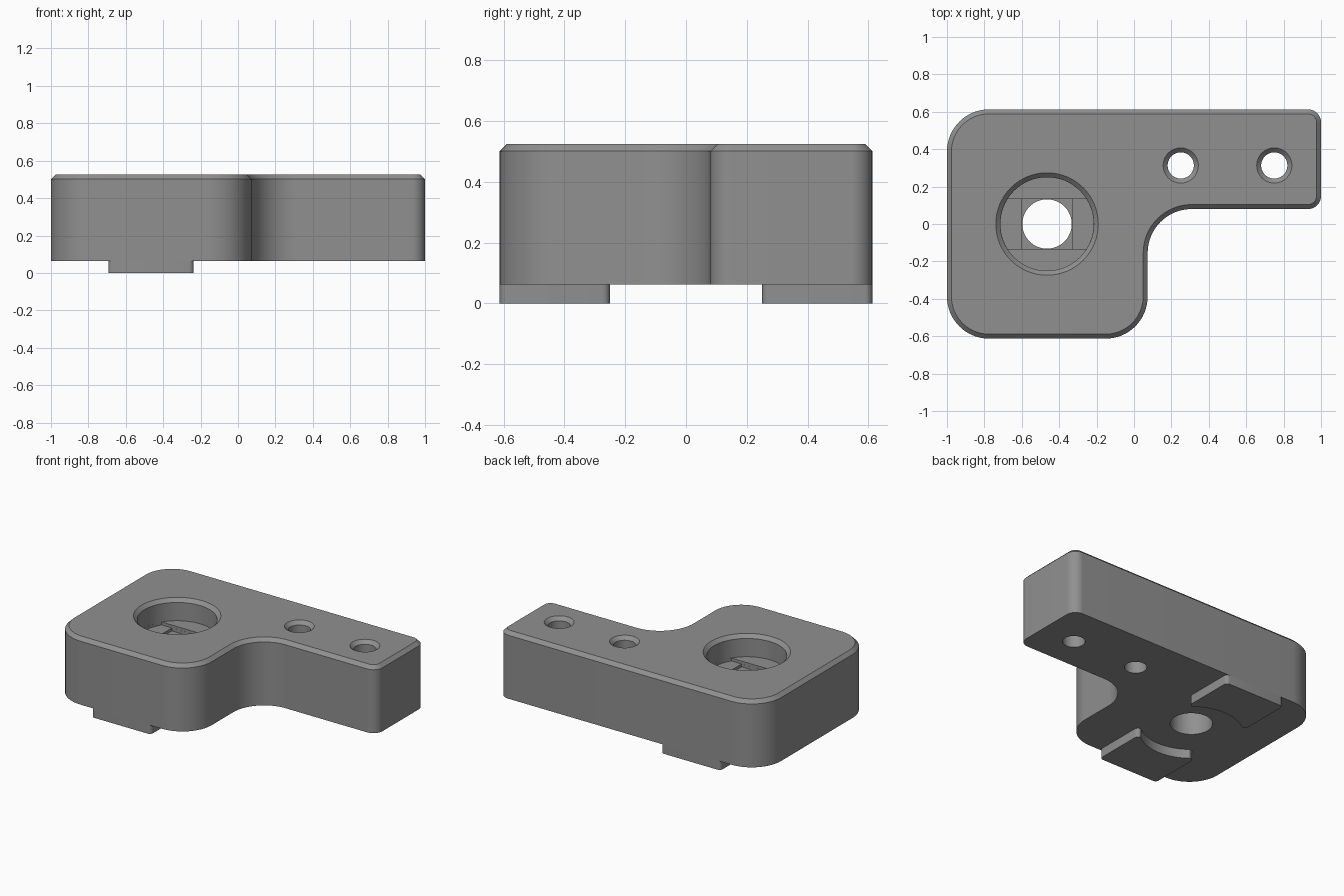
import bpy, bmesh, math
from mathutils import Vector

if "Cube" in bpy.data.objects:
    bpy.data.objects.remove(bpy.data.objects["Cube"])

BOTTOM, TOP, CHAMFER = 0.063, 0.525, 0.024
BORE = (-0.465, 0.0)
HALF_Y = 0.613

grey = bpy.data.materials.new("plain grey")
grey.diffuse_color = (0.28, 0.28, 0.28, 1)
grey.use_nodes = True
grey.node_tree.nodes["Principled BSDF"].inputs["Base Color"].default_value = grey.diffuse_color


def loft(name, rings):
    """Capped solid through (2D outline, z) rings with equal point counts."""
    bm = bmesh.new()
    loops = [[bm.verts.new((x, y, z)) for x, y in pts] for pts, z in rings]
    n = len(loops[0])
    for a, b in zip(loops, loops[1:]):
        for i in range(n):
            j = (i + 1) % n
            bm.faces.new((a[i], a[j], b[j], b[i]))
    bm.faces.new(loops[0][::-1])
    bm.faces.new(loops[-1])
    bmesh.ops.recalc_face_normals(bm, faces=bm.faces)
    mesh = bpy.data.meshes.new(name)
    bm.to_mesh(mesh)
    bm.free()
    mesh.materials.append(grey)
    ob = bpy.data.objects.new(name, mesh)
    bpy.context.collection.objects.link(ob)
    return ob


def outline(corners, inset=0.0, seg=16):
    """Counter-clockwise polygon of (x, y, radius) corners, filleted and inset."""
    pts, n = [], len(corners)
    for i, (x, y, r) in enumerate(corners):
        p = Vector((x, y))
        u = (p - Vector(corners[i - 1][:2])).normalized()
        v = (Vector(corners[(i + 1) % n][:2]) - p).normalized()
        convex = u.x * v.y - u.y * v.x > 0
        p += inset * Vector((-u.y - v.y, u.x + v.x))
        r += -inset if convex else inset
        c = p + r * (v - u)
        for k in range(seg + 1):
            t = math.pi / 2 * k / seg
            pts.append(c - r * v * math.cos(t) + r * u * math.sin(t))
    return pts


def circle(centre, r, n=64):
    return [(centre[0] + r * math.cos(2 * math.pi * k / n),
             centre[1] + r * math.sin(2 * math.pi * k / n)) for k in range(n)]


def cut(target, cutter):
    m = target.modifiers.new("cut", 'BOOLEAN')
    m.operation, m.solver, m.object = 'DIFFERENCE', 'EXACT', cutter
    bpy.context.view_layer.objects.active = target
    bpy.ops.object.modifier_apply(modifier=m.name)
    bpy.data.objects.remove(cutter)


def chamfered_hole(centre, r, floor):
    """Round cutter with a 45 degree flare at the top surface."""
    lip = 0.01
    return loft("hole_cutter", [(circle(centre, r), floor),
                                (circle(centre, r), TOP - CHAMFER),
                                (circle(centre, r + CHAMFER + lip), TOP + lip)])


# L-shaped body with a chamfered top edge
L = [(-1, -HALF_Y, 0.225), (0.073, -HALF_Y, 0.225), (0.073, 0.08, 0.235),
     (1, 0.08, 0.07), (1, HALF_Y, 0.07), (-1, HALF_Y, 0.225)]
body = loft("bracket_body", [(outline(L), BOTTOM), (outline(L), TOP - CHAMFER),
                             (outline(L, CHAMFER), TOP)])

# Screw holes through the arm
for x in (0.25, 0.75):
    cut(body, chamfered_hole((x, 0.313), 0.07, -0.1))

# Large well, then a shallow slot, a square and the through bore in its floor
FLOOR, STEP, HALF = 0.375, 0.02, 0.133
cut(body, chamfered_hole(BORE, 0.25, FLOOR))
a = math.asin(HALF / 0.2495)
slot = [(BORE[0] + 0.2495 * math.cos(s + t), 0.2495 * math.sin(s + t))
        for s in (0, math.pi) for t in [a * (k / 6 - 1) for k in range(13)]]
cut(body, loft("slot_cutter", [(slot, FLOOR - STEP), (slot, FLOOR + 0.01)]))
square = [(BORE[0] + sx * HALF, sy * (HALF - 0.0005))
          for sx, sy in ((-1, -1), (1, -1), (1, 1), (-1, 1))]
cut(body, loft("square_cutter", [(square, FLOOR - 2 * STEP), (square, FLOOR)]))
bore = circle(BORE, HALF - 0.001)
cut(body, loft("bore_cutter", [(bore, -0.1), (bore, FLOOR)]))

# Two locating feet, hollowed by an arc around the bore
parts = [body]
for name, y0, y1 in (("front_foot", -HALF_Y, -0.25), ("back_foot", 0.25, HALF_Y)):
    x0, x1 = BORE[0] - 0.228, BORE[0] + 0.228
    pts = outline([(x0, y0, 0.025), (x1, y0, 0.025),
                   (x1, y1, 0.025), (x0, y1, 0.025)], seg=6)
    foot = loft(name, [(pts, 0), (pts, BOTTOM)])
    arc = circle(BORE, 0.32, 96)
    cut(foot, loft("arc_cutter", [(arc, -0.1), (arc, 0.2)]))
    parts.append(foot)

# Smooth curved walls, sharp edges elsewhere
bpy.ops.object.select_all(action='DESELECT')
for ob in parts:
    ob.select_set(True)
bpy.context.view_layer.objects.active = body
bpy.ops.object.shade_smooth_by_angle()
